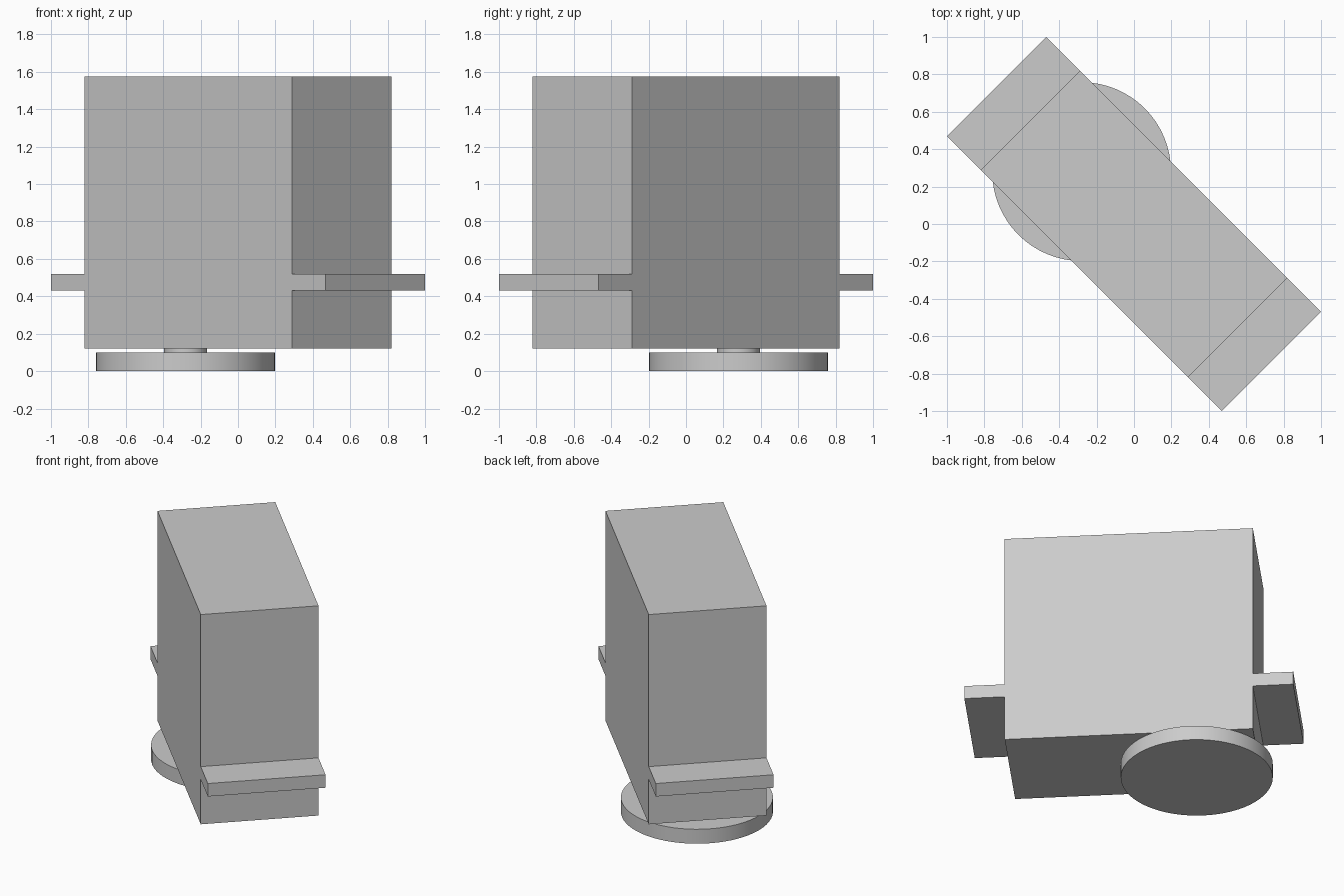
import bpy
import bmesh
import math
from mathutils import Matrix

cube = bpy.data.objects.get("Cube")
if cube:
    bpy.data.objects.remove(cube, do_unlink=True)

# Single plain grey
grey = bpy.data.materials.new("light grey")
grey.use_nodes = True
colour = (0.6, 0.6, 0.6, 1)
grey.diffuse_color = colour
grey.node_tree.nodes["Principled BSDF"].inputs["Base Color"].default_value = colour

TURN = Matrix.Rotation(math.radians(-45), 4, 'Z')


def add_object(name, bm):
    bmesh.ops.recalc_face_normals(bm, faces=bm.faces)
    mesh = bpy.data.meshes.new(name)
    bm.to_mesh(mesh)
    bm.free()
    mesh.materials.append(grey)
    obj = bpy.data.objects.new(name, mesh)
    bpy.context.collection.objects.link(obj)
    obj.matrix_world = TURN
    return obj


def add_disc(name, x, radius, bottom, top):
    bm = bmesh.new()
    bmesh.ops.create_cone(bm, cap_ends=True, segments=64, radius1=radius,
                          radius2=radius, depth=top - bottom,
                          matrix=Matrix.Translation((x, 0, (bottom + top) / 2)))
    obj = add_object(name, bm)
    bpy.ops.object.select_all(action='DESELECT')
    obj.select_set(True)
    bpy.context.view_layer.objects.active = obj
    bpy.ops.object.shade_smooth_by_angle()
    return obj


# Block with a ledge at each end, one extruded outline
half_width = 0.376
right_side = [(0.783, 0.12), (0.783, 0.43), (1.038, 0.43),
              (1.038, 0.52), (0.783, 0.52), (0.783, 1.575)]
outline = right_side + [(-x, z) for x, z in reversed(right_side)]
bm = bmesh.new()
face = bm.faces.new([bm.verts.new((x, -half_width, z)) for x, z in outline])
result = bmesh.ops.extrude_face_region(bm, geom=[face])
moved = [v for v in result["geom"] if isinstance(v, bmesh.types.BMVert)]
bmesh.ops.translate(bm, verts=moved, vec=(0, 2 * half_width, 0))
add_object("body_with_ledges", bm)

# Round foot and its short neck, off centre
foot_x = -0.396
add_disc("round_foot", foot_x, 0.478, 0, 0.1)
add_disc("foot_neck", foot_x, 0.115, 0.1, 0.12)
